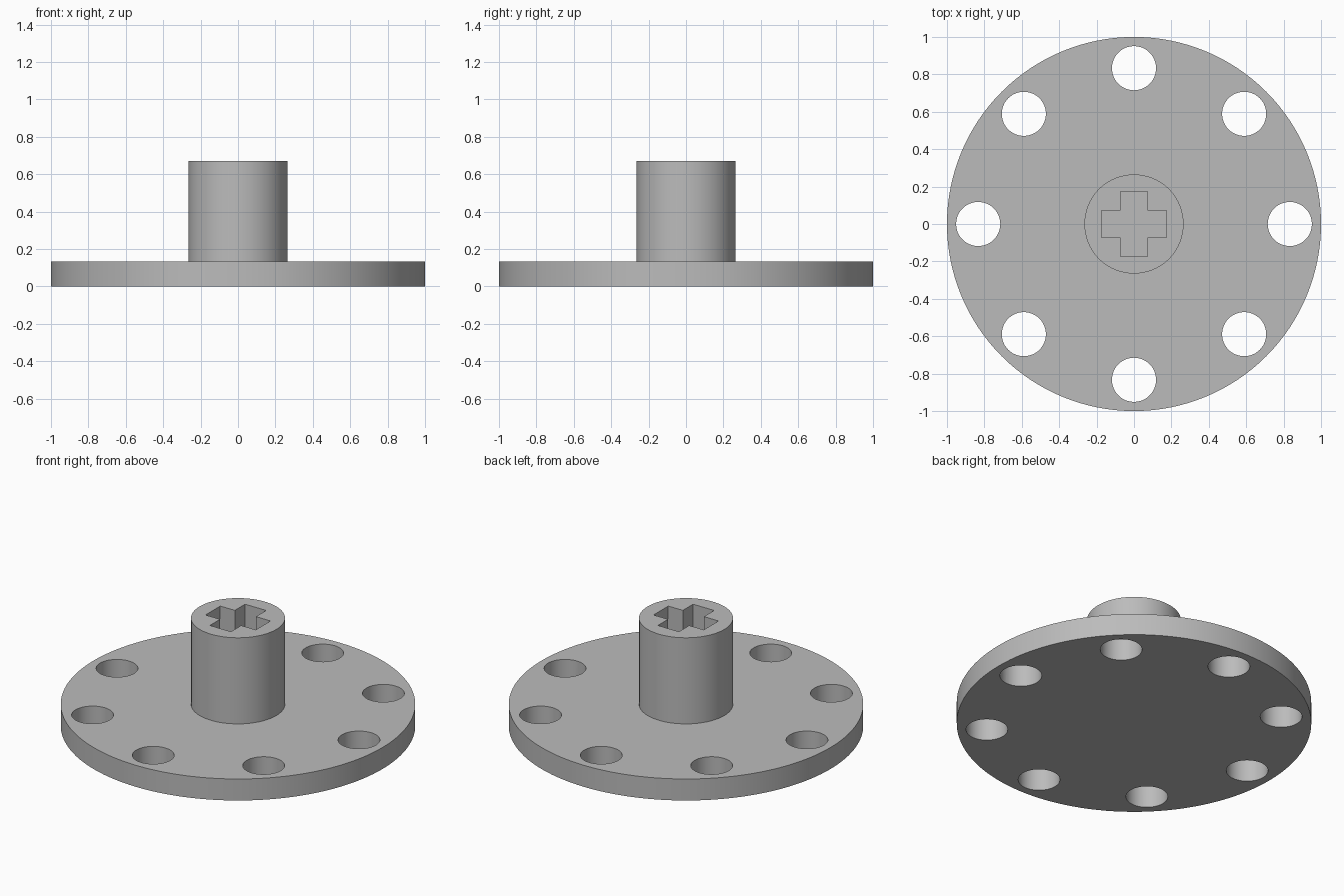
import bpy
from math import cos, sin, pi, radians

old = bpy.data.objects.get("Cube")
if old:
    bpy.data.objects.remove(old, do_unlink=True)

PLATE_H, TOTAL_H = 0.134, 0.67
HOLE_COUNT, HOLE_R, HOLE_RING = 8, 0.118, 0.833
ARM_HALF, ARM_WIDTH = 0.173, 0.145

grey = bpy.data.materials.new("mid grey")
grey.use_nodes = True
colour = (0.5, 0.5, 0.5, 1)
grey.diffuse_color = colour
grey.node_tree.nodes["Principled BSDF"].inputs["Base Color"].default_value = colour


def cylinder(name, radius, z0, z1, sides, x=0, y=0):
    bpy.ops.mesh.primitive_cylinder_add(
        vertices=sides, radius=radius, depth=z1 - z0, location=(x, y, (z0 + z1) / 2))
    obj = bpy.context.object
    obj.name = name
    obj.data.materials.append(grey)
    return obj


def box(name, size_x, size_y, z0, z1):
    bpy.ops.mesh.primitive_cube_add(size=1, location=(0, 0, (z0 + z1) / 2))
    obj = bpy.context.object
    obj.name = name
    obj.scale = (size_x, size_y, z1 - z0)
    bpy.ops.object.transform_apply(location=False, rotation=False, scale=True)
    obj.data.materials.append(grey)
    return obj


def combine(target, tool, operation):
    mod = target.modifiers.new(operation.lower(), "BOOLEAN")
    mod.operation, mod.solver, mod.object = operation, "EXACT", tool
    bpy.context.view_layer.objects.active = target
    bpy.ops.object.modifier_apply(modifier=mod.name)
    bpy.data.objects.remove(tool, do_unlink=True)


# Round mounting plate with a ring of through holes
flange = cylinder("flanged_hub", 1, 0, PLATE_H, 128)
for i in range(HOLE_COUNT):
    a = 2 * pi * i / HOLE_COUNT
    hole = cylinder("hole_cutter", HOLE_R, -0.1, PLATE_H + 0.1, 48,
                    HOLE_RING * cos(a), HOLE_RING * sin(a))
    combine(flange, hole, "DIFFERENCE")

# Central hub, fused into the plate
combine(flange, cylinder("hub", 0.265, PLATE_H / 2, TOTAL_H, 96), "UNION")

# Cross-shaped blind socket in the hub
for size in ((2 * ARM_HALF, ARM_WIDTH), (ARM_WIDTH, 2 * ARM_HALF)):
    combine(flange, box("socket_cutter", *size, PLATE_H, TOTAL_H + 0.1), "DIFFERENCE")

# Smooth the round walls, keep the rims sharp
bpy.ops.object.select_all(action="DESELECT")
flange.select_set(True)
bpy.context.view_layer.objects.active = flange
bpy.ops.object.shade_smooth_by_angle(angle=radians(30))
